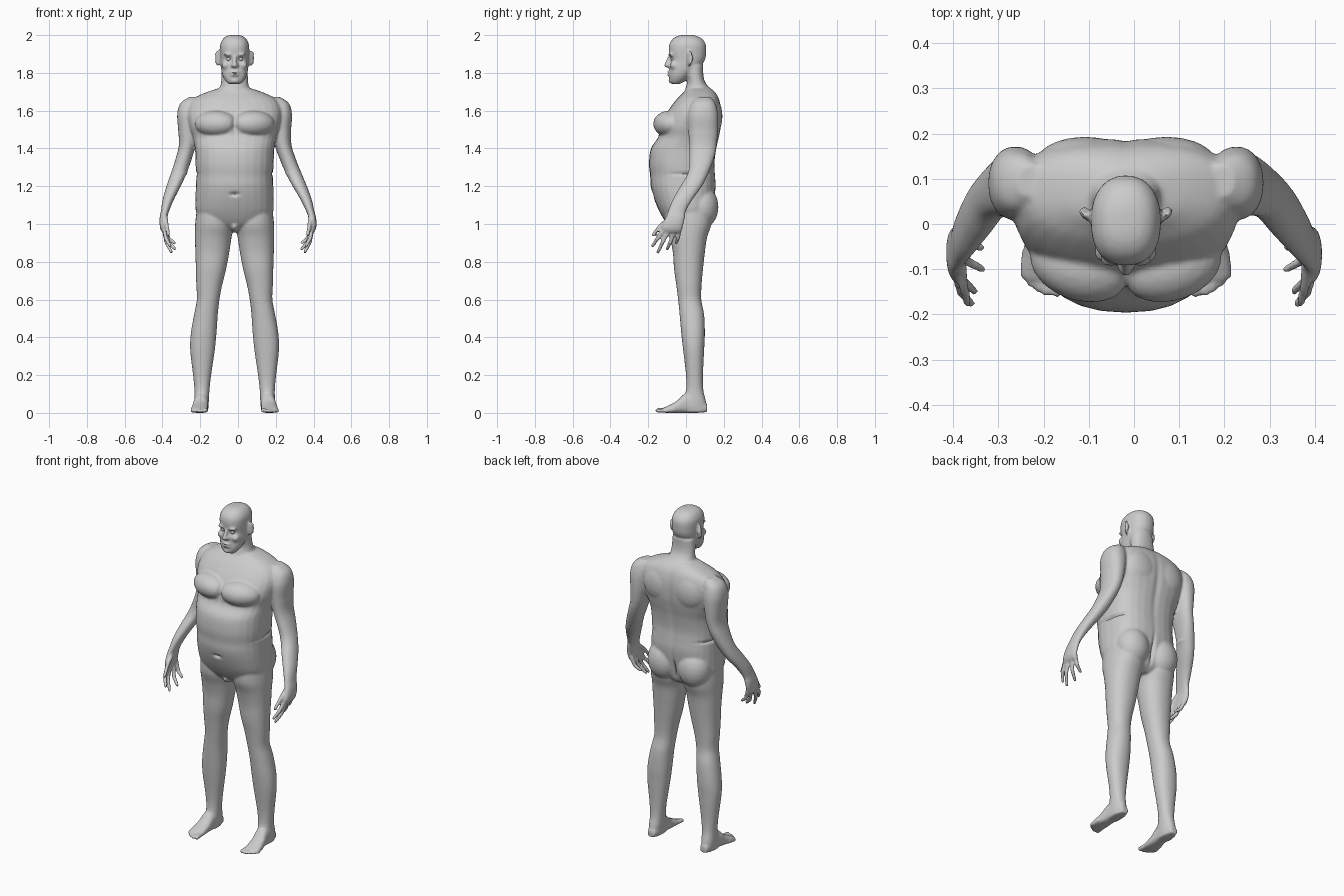
import bpy, bmesh, math
from mathutils import Vector, Matrix

CX = -0.018          # body midline
bm = bmesh.new()


def side(s):
    """Mirror a point to one side; the arm on +x hangs a little wider."""
    return lambda x, z, arm=False: CX + s * x + (
        0.037 * min(1, max(0, (1.5 - z) / 0.5)) if arm and s > 0 else 0)


def catmull(rows, steps=4):
    out = []
    for i in range(len(rows) - 1):
        a, b, c, d = (rows[min(max(j, 0), len(rows) - 1)] for j in (i - 1, i, i + 1, i + 2))
        for k in range(steps):
            t = k / steps
            out.append([q + 0.5 * t * (r - p + t * (2 * p - 5 * q + 4 * r - w + t * (3 * (q - r) + w - p)))
                        for p, q, r, w in zip(a, b, c, d)])
    return out + [list(rows[-1])]


def loft(rows, place=None, ef=2.2, eb=2.2, along='z', arm=False, n=28):
    """Rows are (level, centre x, half width, low, high) of oval sections."""
    place = place or side(1)
    rings = []
    for lv, xc, hw, lo, hi in catmull(rows):
        ring = []
        for i in range(n):
            c, s = math.cos(math.tau * i / n), math.sin(math.tau * i / n)
            e = 2 / (ef if s < 0 else eb)
            u = math.copysign(abs(c) ** e, c) * hw
            v = (lo + hi) / 2 + math.copysign(abs(s) ** e, s) * (hi - lo) / 2
            x = place(xc, lv, arm) + u
            ring.append(bm.verts.new((x, v, lv) if along == 'z' else (x, lv, v)))
        rings.append(ring)
    faces = [bm.faces.new(rings[0]), bm.faces.new(rings[-1])]
    for a, b in zip(rings, rings[1:]):
        for i in range(n):
            j = (i + 1) % n
            faces.append(bm.faces.new((a[i], a[j], b[j], b[i])))
    bmesh.ops.recalc_face_normals(bm, faces=faces)


def blob(x, y, z, rx, ry, rz, turn=0):
    bmesh.ops.create_icosphere(bm, subdivisions=3, radius=1, matrix=Matrix.Translation((x, y, z))
                               @ Matrix.Rotation(turn, 4, 'Z') @ Matrix.Diagonal((rx, ry, rz, 1)))


def limb(points, radii):
    """Rounded chain used for fingers, toes and nose."""
    pts = [Vector(p) for p in points]
    for p, r in zip(pts, radii):
        blob(*p, r, r, r)
    for p, q, r0, r1 in zip(pts, pts[1:], radii, radii[1:]):
        m = Matrix.Translation((p + q) / 2) @ (q - p).to_track_quat('Z', 'Y').to_matrix().to_4x4()
        bmesh.ops.create_cone(bm, cap_ends=True, segments=12, radius1=r0, radius2=r1,
                              depth=(q - p).length, matrix=m)


# torso and neck
loft([(.97, 0, .06, -.06, .08), (1.0, 0, .16, -.10, .115), (1.06, 0, .203, -.138, .135),
      (1.13, 0, .207, -.168, .15), (1.2, 0, .205, -.187, .158), (1.255, 0, .203, -.19, .155),
      (1.32, 0, .207, -.196, .152), (1.4, 0, .21, -.186, .162), (1.46, 0, .222, -.148, .175),
      (1.52, 0, .24, -.14, .186), (1.6, 0, .25, -.095, .188), (1.66, 0, .22, -.05, .176),
      (1.695, 0, .155, -.015, .157), (1.72, 0, .08, .005, .13)], ef=2.3, eb=2.8)
loft([(1.6, 0, .085, -.03, .15), (1.7, 0, .08, -.008, .135), (1.75, 0, .072, .006, .102),
      (1.79, 0, .07, .0, .092), (1.84, 0, .068, -.01, .092)])

# head
loft([(1.742, 0, .034, -.078, -.03), (1.76, 0, .05, -.086, 0), (1.79, 0, .065, -.088, .03),
      (1.83, 0, .073, -.086, .075), (1.87, 0, .075, -.082, .101), (1.91, 0, .077, -.091, .107),
      (1.95, 0, .076, -.089, .105), (1.98, 0, .062, -.07, .086), (1.996, 0, .04, -.042, .055),
      (2.001, 0, .015, -.015, .03)], ef=2.4)
limb([(CX, -.084, 1.89), (CX, -.099, 1.855), (CX, -.104, 1.84)], [.009, .011, .013])
blob(CX, -.088, 1.803, .026, .013, .007)
blob(CX, -.088, 1.79, .023, .013, .007)
blob(CX, -.077, 1.758, .025, .016, .015)
blob(CX, -.022, 1.0 - .01, .03, .085, .035)

TOES = [(.152, -.15, .013), (.176, -.151, .010), (.194, -.142, .0095), (.211, -.13, .009), (.226, -.113, .009)]
FINGERS = [
    [(.372, -.115, .975), (.364, -.15, .925), (.342, -.176, .885)],
    [(.372, -.089, .97), (.362, -.123, .905), (.335, -.148, .852)],
    [(.37, -.061, .97), (.352, -.082, .905), (.317, -.1, .868)],
    [(.37, -.034, .975), (.352, -.042, .925), (.32, -.052, .90)],
    [(.365, -.09, 1.03), (.358, -.14, .985), (.35, -.174, .943)]]

for s in (-1, 1):
    P = side(s)
    # face and ears
    blob(P(.033, 0), -.08, 1.897, .026, .014, .008)
    blob(P(.045, 0), -.062, 1.84, .024, .024, .022)
    limb([(P(.012, 0), -.092, 1.84), (P(.012, 0), -.094, 1.838)], [.009, .009])
    blob(P(.087, 0), .018, 1.878, .026, .009, .042, s * .5)
    # chest, shoulder blades and buttocks
    blob(P(.1, 0), -.09, 1.53, .115, .08, .07, s * .3)
    blob(P(.09, 0), .135, 1.57, .11, .058, .11)
    blob(P(.1, 0), .085, 1.09, .098, .087, .115)
    # leg
    loft([(1.08, .11, .09, -.11, .14), (1.0, .107, .102, -.108, .135), (.93, .113, .097, -.086, .112),
          (.85, .118, .09, -.07, .1), (.76, .125, .08, -.063, .09), (.68, .134, .069, -.052, .083),
          (.6, .14, .06, -.042, .081), (.52, .152, .063, -.034, .096), (.42, .164, .068, -.025, .1),
          (.33, .17, .065, -.015, .096), (.2, .172, .048, 0, .09), (.12, .173, .04, 0, .092),
          (.06, .175, .039, -.02, .106), (.004, .176, .034, -.03, .11)], P)
    # foot and toes
    loft([(.112, .175, .022, .004, .045), (.06, .175, .037, 0, .09), (0, .178, .038, 0, .105),
          (-.05, .183, .042, 0, .062), (-.1, .187, .046, 0, .036), (-.122, .187, .042, .002, .026)],
         P, ef=3, along='y')
    for x, y, r in TOES:
        limb([(P(x + (.187 - x) * .1, 0), y + .05, .016), (P(x, 0), y, r)], [r, r])
    # arm and palm
    loft([(1.672, .21, .03, .06, .13), (1.64, .235, .052, .03, .155), (1.58, .243, .061, .01, .17),
          (1.5, .246, .053, .012, .17), (1.42, .25, .045, .017, .163), (1.35, .268, .043, .018, .15),
          (1.27, .295, .042, .01, .12), (1.2, .323, .038, -.03, .085), (1.13, .351, .03, -.07, .035),
          (1.07, .368, .022, -.095, 0), (1.03, .377, .02, -.11, -.006), (.98, .377, .018, -.128, -.018),
          (.955, .372, .011, -.12, -.025)], P, arm=True)
    # fingers
    for f in FINGERS:
        limb([(P(x, z, True), y, z) for x, y, z in f], [.0125, .0115, .0095])

# fuse the parts into one skin
base = bpy.data.meshes.new("body_parts")
bm.to_mesh(base)
bm.free()
body = bpy.data.objects.new("body", base)
bpy.context.collection.objects.link(body)
m = body.modifiers.new("fuse", 'REMESH')
m.mode, m.voxel_size = 'VOXEL', 0.0065
m = body.modifiers.new("soften", 'SMOOTH')
m.factor, m.iterations = 0.5, 6
skin = bpy.data.meshes.new_from_object(body.evaluated_get(bpy.context.evaluated_depsgraph_get()))
body.modifiers.clear()
body.data = skin

# creases: (centre, reach, push)
CREASES = [((0, -.18, 1.157), (.022, .04, .01), (0, .014, 0)),      # navel
           ((0, -.15, 1.53), (.012, .06, .07), (0, .008, 0)),       # breastbone
           ((0, .19, 1.42), (.02, .06, .25), (0, -.008, 0)),        # spine
           ((0, .17, 1.07), (.009, .06, .08), (0, -.02, 0)),        # seat cleft
           ((0, -.1, 1.797), (.026, .02, .003), (0, .006, 0))]      # mouth
for s in (-1, 1):
    CREASES += [((s * .2, .05, 1.265), (.06, .12, .008), (-s * .009, -.004, 0)),   # waist fold
                ((s * .032, -.085, 1.874), (.016, .02, .008), (0, .008, 0)),       # eye socket
                ((s * .1, .03, 1.878), (.02, .012, .02), (-s * .008, .006, 0))]    # ear hollow
for c, r, push in CREASES:
    for v in skin.vertices:
        d = [(v.co[i] - c[i] - (CX if i == 0 else 0)) / r[i] for i in range(3)]
        q = d[0] ** 2 + d[1] ** 2 + d[2] ** 2
        if q < 6:
            v.co += Vector(push) * math.exp(-q)

# eyes
for s, name in ((-1, "right_eye"), (1, "left_eye")):
    bpy.ops.mesh.primitive_uv_sphere_add(segments=16, ring_count=10, radius=.012,
                                         location=(CX + s * .032, -.069, 1.874))
    bpy.context.object.name = name
    bpy.ops.object.shade_smooth()

bpy.ops.object.select_all(action='DESELECT')
body.select_set(True)
bpy.context.view_layer.objects.active = body
bpy.ops.object.shade_smooth_by_angle(angle=math.radians(50))
